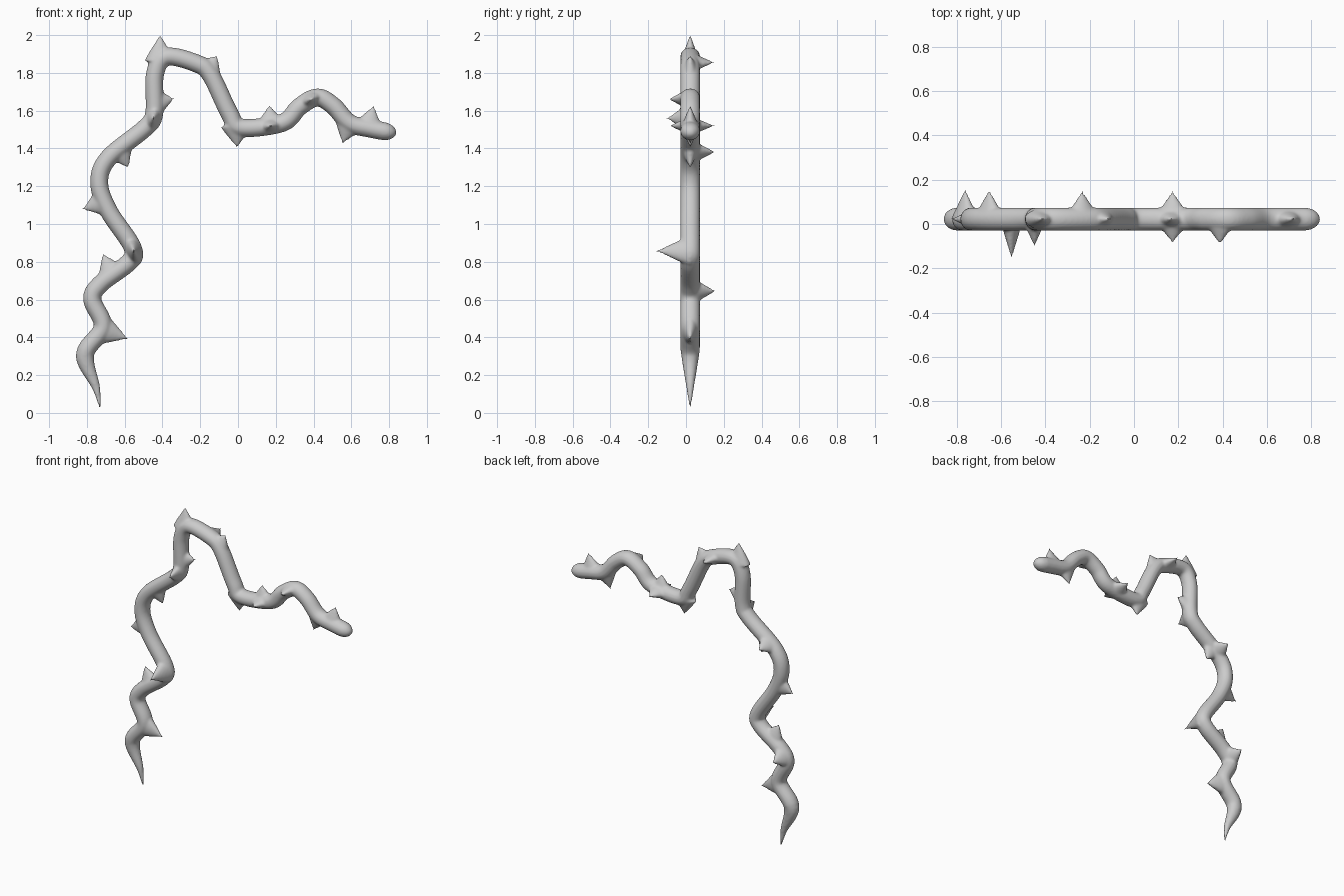
import bpy, bmesh, math
from mathutils import Vector

if "Cube" in bpy.data.objects:
    bpy.data.objects.remove(bpy.data.objects["Cube"])

YC = 0.022   # plane of the vine
SEG, SUB = 20, 8
Y = Vector((0, 1, 0))

# centre line of the stem (x, z), from the ground tip to the blunt end
PATH = [(-.728, 0), (-.75, .13), (-.81, .31), (-.715, .455), (-.772, .6), (-.725, .685),
        (-.575, .8), (-.56, .88), (-.685, 1.07), (-.735, 1.22), (-.685, 1.35), (-.49, 1.51),
        (-.443, 1.59), (-.44, 1.79), (-.38, 1.885), (-.22, 1.85), (-.145, 1.79), (-.045, 1.585),
        (.015, 1.51), (.235, 1.535), (.325, 1.62), (.42, 1.67), (.505, 1.625), (.59, 1.535),
        (.7, 1.505), (.838, 1.48)]
# thorns in the plane: place along path, tip x, tip z
FLAT = [(2.9, -.575, .39), (5.4, -.72, .85), (8.3, -.83, 1.075), (10.3, -.575, 1.29),
        (12.3, -.332, 1.665), (13.6, -.412, 2.012), (15.8, -.106, 1.897), (17.75, -.004, 1.396),
        (18.7, .165, 1.637), (23, .55, 1.42), (23.9, .722, 1.635)]
# thorns to front and back: place along path, tip y
SIDE = [(4.5, .165), (10.2, .163), (14.9, .156), (18.7, .156),
        (6.8, -.165), (11.7, -.108), (20.65, -.1), (18.7, -.092)]


def point(u):
    """Catmull-Rom point on the centre line."""
    i = min(int(u), len(PATH) - 2)
    t = u - i
    p, q, r, s = [Vector((PATH[k][0], YC, PATH[k][1]))
                  for k in (max(i - 1, 0), i, i + 1, min(i + 2, len(PATH) - 1))]
    return 0.5 * (2*q + (r - p)*t + (2*p - 5*q + 4*r - s)*t*t + (3*q - p - 3*r + s)*t**3)


def tangent(u):
    return (point(min(u + .05, len(PATH) - 1)) - point(max(u - .05, 0))).normalized()


def loft(bm, rings):
    """Skin a list of (centre, axis u, axis v) ellipses, with closed ends."""
    loops = []
    for c, u, v in rings:
        angles = [2 * math.pi * i / SEG for i in range(SEG)]
        loops.append([bm.verts.new(c + u * math.cos(a) + v * math.sin(a)) for a in angles])
    for a, b in zip(loops, loops[1:]):
        for i in range(SEG):
            j = (i + 1) % SEG
            bm.faces.new((a[i], a[j], b[j], b[i]))
    bm.faces.new(loops[0][::-1])
    bm.faces.new(loops[-1])


bm = bmesh.new()

# winding stem: pointed at the ground, rounded at the far end
end = point(len(PATH) - 1)
rings, dist, last = [], 0, point(0)
for k in range((len(PATH) - 1) * SUB + 1):
    u = k / SUB
    c = point(u)
    dist += (c - last).length
    last = c
    d = min(1, (end - c).length / .07)
    rounding = max(.2, math.sqrt(1 - (1 - d) ** 2))
    flat = .048 * max(.06, min(1, dist / .3)) * rounding
    deep = .052 * max(.06, min(1, dist / .35)) * rounding
    rings.append((c, tangent(u).cross(Y) * flat, Y * deep))
loft(bm, rings)


def thorn(u, tip):
    """Concave flared spike, wide along the stem."""
    base = point(u)
    axis = (tip - base).normalized()
    side = axis.cross(tangent(u)).normalized()
    along = side.cross(axis)
    spike = []
    for k in range(9):
        t = k / 8
        w = max(.03, (1 - t) ** 1.3 * (1 + .45 * t))
        spike.append((base.lerp(tip, t), along * .082 * w, side * .048 * w))
    loft(bm, spike)


for u, x, z in FLAT:
    thorn(u, Vector((x, YC, z)))
for u, y in SIDE:
    b = point(u)
    thorn(u, Vector((b.x, y, b.z)))

bmesh.ops.recalc_face_normals(bm, faces=bm.faces)
mesh = bpy.data.meshes.new("thorny_vine")
bm.to_mesh(mesh)
bm.free()
vine = bpy.data.objects.new("thorny_vine", mesh)
bpy.context.collection.objects.link(vine)

# fuse stem and thorns into one smooth skin
fuse = vine.modifiers.new("fuse", 'REMESH')
fuse.mode = 'VOXEL'
fuse.voxel_size = 0.008
fuse.use_smooth_shade = True
soft = vine.modifiers.new("soften", 'SMOOTH')
soft.factor = 0.5
soft.iterations = 5
